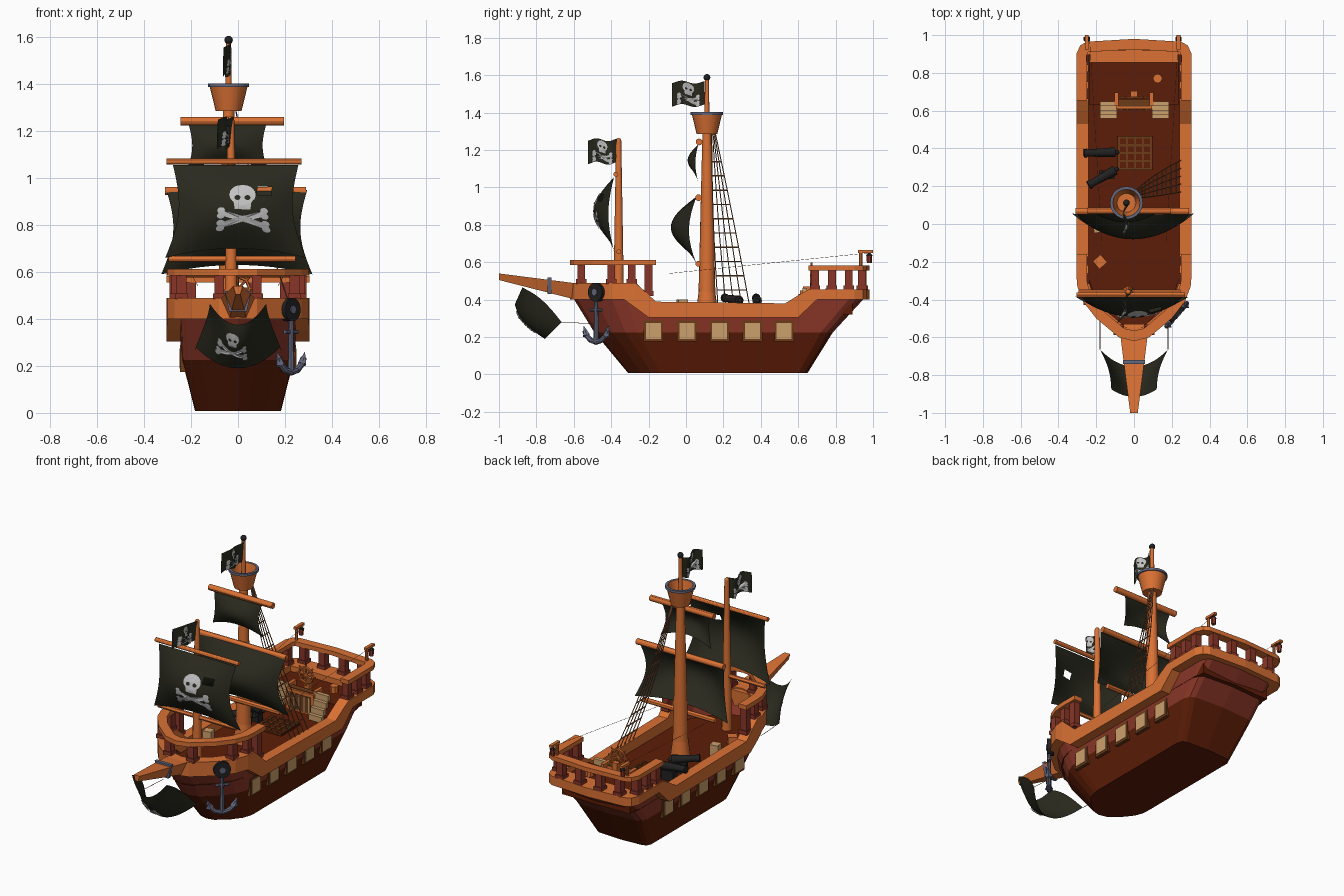
import bpy, bmesh
from math import sin, cos, pi
from mathutils import Vector as V, Matrix

if bpy.data.objects.get("Cube"):
    bpy.data.objects.remove(bpy.data.objects["Cube"])

COLOURS = {"orange wood": (.7, .165, .034), "dark hull wood": (.108, .012, .002),
           "red wood": (.25, .036, .02), "tan": (.6, .35, .15), "brown frame": (.15, .045, .01),
           "blue grey iron": (.13, .14, .21), "black iron": (.015, .015, .015),
           "black cloth": (.022, .022, .013), "white paint": (.55, .55, .55), "rope": (.27, .11, .045)}
MATS = []
for label, rgb in COLOURS.items():
    m = bpy.data.materials.new(label)
    m.use_nodes = True
    m.diffuse_color = (*rgb, 1)
    m.node_tree.nodes["Principled BSDF"].inputs["Base Color"].default_value = (*rgb, 1)
    MATS.append(m)
ORANGE, DARK, RED, TAN, FRAME, GREY, BLACK, CLOTH, WHITE, ROPE = range(10)


# ---- helpers ----
def finish(name, bm, smooth=False, recalc=True):
    if recalc:
        bmesh.ops.recalc_face_normals(bm, faces=bm.faces)
    me = bpy.data.meshes.new(name)
    used = sorted({f.material_index for f in bm.faces})
    for f in bm.faces:
        f.material_index = used.index(f.material_index)
    bm.to_mesh(me)
    bm.free()
    for i in used:
        me.materials.append(MATS[i])
    ob = bpy.data.objects.new(name, me)
    bpy.context.collection.objects.link(ob)
    if smooth:
        bpy.ops.object.select_all(action='DESELECT')
        ob.select_set(True)
        bpy.context.view_layer.objects.active = ob
        bpy.ops.object.shade_smooth_by_angle()


def paint(verts, mat):
    for f in {f for v in verts for f in v.link_faces}:
        f.material_index = mat


def rod(bm, p, q, r, r2=None, mat=ORANGE, n=12):
    p, q = V(p), V(q)
    mx = Matrix.Translation((p + q) / 2) @ (q - p).to_track_quat('Z', 'Y').to_matrix().to_4x4()
    got = bmesh.ops.create_cone(bm, cap_ends=True, segments=n, radius1=r,
                                radius2=r if r2 is None else r2, depth=(q - p).length, matrix=mx)
    paint(got["verts"], mat)


def box(bm, c, size, mat=ORANGE, turn=0):
    mx = Matrix.Translation(c) @ Matrix.Rotation(turn, 4, 'Z') @ Matrix.Diagonal((*size, 1))
    got = bmesh.ops.create_cube(bm, size=1, matrix=mx)
    paint(got["verts"], mat)
    return got["verts"]


def ball(bm, c, r, mat):
    got = bmesh.ops.create_uvsphere(bm, u_segments=12, v_segments=8, radius=r, matrix=Matrix.Translation(c))
    paint(got["verts"], mat)


def interp(y, table):
    for (a, za), (b, zb) in zip(table, table[1:]):
        if y <= b:
            return za + (zb - za) * max(0, (y - a) / (b - a))
    return table[-1][1]


def inset(pts, d, closed):
    out, n = [], len(pts)
    for i, p in enumerate(pts):
        a = pts[i - 1] if closed or i else p
        b = pts[(i + 1) % n] if closed or i < n - 1 else p
        t = (V(b) - V(a)).normalized()
        out.append((p[0] - t.y * d, p[1] + t.x * d))
    return out


def sweep(bm, pts, width, low, high, closed):
    inner = inset(pts, width, closed)
    rings = [[bm.verts.new(c) for c in ((*o, low(o[1])), (*o, high(o[1])), (*i, high(o[1])), (*i, low(o[1])))]
             for o, i in zip(pts, inner)]
    for a, b in zip(rings, rings[1:] + (rings[:1] if closed else [])):
        for k in range(4):
            bm.faces.new((a[k], a[k - 1], b[k - 1], b[k]))
    if not closed:
        bm.faces.new(rings[0])
        bm.faces.new(rings[-1])


def mirrored(pts):
    return [(-x, y) for x, y in reversed(pts) if x]


# ---- hull ----
HALF = [(0, -.62), (.08, -.6), (.2, -.5), (.27, -.41), (.3, -.33), (.305, -.27), (.305, -.2), (.305, -.16),
        (.305, .53), (.305, .6), (.305, .655), (.305, .7), (.305, .9), (.285, .945), (.25, .965), (0, .98)]
LOOP = HALF + mirrored(HALF)
TOP = [(-.27, .49), (-.15, .38), (.53, .38), (.65, .455)]
LOW = [(-.33, .4), (-.2, .305), (.6, .305), (.7, .4)]


def ring(bm, sx, y0, y1, z):
    return [bm.verts.new((x * sx, y0 + (y + .62) / 1.6 * (y1 - y0), z(y))) for x, y in LOOP]


bm = bmesh.new()
rings = [ring(bm, .6, -.31, .65, lambda y: .008), ring(bm, .78, -.49, .785, lambda y: .225),
         ring(bm, .81, -.61, .965, lambda y: interp(y, LOW) + .02)]
bm.faces.new(rings[0]).material_index = DARK
for mat, a, b in ((DARK, *rings[:2]), (RED, *rings[1:])):
    for i in range(len(a)):
        bm.faces.new((a[i - 1], a[i], b[i], b[i - 1])).material_index = mat
finish("hull", bm)

bm = bmesh.new()
sweep(bm, LOOP, .065, lambda y: interp(y, LOW), lambda y: interp(y, TOP), True)
finish("gunwale", bm)

bm = bmesh.new()
bm.faces.new(ring(bm, .8, -.56, .9, lambda y: .32)).material_index = DARK
box(bm, (0, .76, .37), (.47, .26, .1), DARK)
finish("decks", bm)
bm = bmesh.new()
box(bm, (0, .89, .43), (.47, .07, .05))
finish("stern_bench", bm)

# ---- railings ----
for name, half, z0, z1 in (("bow", [p for p in HALF if p[1] <= -.16], .585, .613),
                           ("stern", [p for p in HALF if p[1] >= .65], .555, .582)):
    path = mirrored(half) + half if name == "bow" else half + mirrored(half)
    bm = bmesh.new()
    sweep(bm, path, .055, lambda y: z0, lambda y: z1, False)
    finish(name + "_rail", bm)
    bm = bmesh.new()
    spots = ((.27, -.2), (.265, -.29), (.24, -.4), (.08, -.56)) if name == "bow" else \
            ((.27, .69), (.27, .78), (.27, .87), (.2, .94), (.07, .945))
    for x, y in spots:
        for s in (-1, 1):
            base = interp(y, TOP) - .005
            box(bm, (s * x, y, (base + z0) / 2), (.042, .042, z0 - base), RED)
            box(bm, (s * x, y, base + .012), (.055, .055, .025), RED)
    finish(name + "_rail_posts", bm)

# ---- windows ----
bm = bmesh.new()
for y in (-.175, .005, .18, .355, .525):
    for s in (-1, 1):
        box(bm, (s * .228, y, .232), (.036, .106, .114), FRAME)
        box(bm, (s * .23, y, .232), (.038, .08, .086), TAN)
finish("windows", bm)

# ---- bowsprit ----
bm = bmesh.new()
for v in box(bm, (0, 0, 0), (2, 2, 2)):
    tip, up = v.co.y < 0, v.co.z > 0
    v.co = (v.co.x * (.02 if tip else .08) * (1 if up else .5), -1 if tip else -.53,
            (.54 if up else .505) if tip else (.48 if up else .385))
for v in box(bm, (0, -.73, .475), (.115, .02, .088), GREY):
    v.co.x *= 1 if v.co.z > .475 else .65
finish("bowsprit", bm)

# ---- masts, yards and crow's nest ----
MX, MY, FX, FY = -.04, .112, -.03, -.36
bm = bmesh.new()
rod(bm, (MX, MY, .32), (MX, MY, .44), .06, .045, n=16)
rod(bm, (MX, MY, .44), (MX, MY, 1.3), .045, .024, n=16)
rod(bm, (MX, MY, 1.3), (MX, MY, 1.58), .014, .011)
ball(bm, (MX, MY, 1.588), .018, BLACK)
finish("main_mast", bm, True)
bm = bmesh.new()
rod(bm, (FX, FY, .32), (FX, FY, 1.25), .03, .014)
ball(bm, (FX, FY, 1.25), .014, ORANGE)
finish("fore_mast", bm, True)
for name, x0, x1, y, z, r in (("main_top_yard", -.245, .195, .07, 1.243, .018),
                              ("main_yard", -.31, .29, .067, .945, .018),
                              ("main_lower_yard", -.25, .25, .065, .592, .015),
                              ("fore_yard", -.305, .27, -.375, 1.07, .013),
                              ("fore_lower_yard", -.295, .245, -.36, .656, .013)):
    bm = bmesh.new()
    rod(bm, (x0, y, z), (x1, y, z), r)
    finish(name, bm, True)

bm = bmesh.new()
prev = None
for r, z, mat in ((.055, 1.285, ORANGE), (.08, 1.388, ORANGE), (.087, 1.388, GREY), (.087, 1.402, GREY),
                  (.072, 1.402, GREY), (.05, 1.3, ORANGE)):
    cur = [bm.verts.new((MX + r * cos(k * pi / 10), MY + r * sin(k * pi / 10), z)) for k in range(20)]
    if prev:
        for k in range(20):
            bm.faces.new((prev[k - 1], prev[k], cur[k], cur[k - 1])).material_index = mat
    else:
        bm.faces.new(cur)
    prev = cur
bm.faces.new(prev)
finish("crows_nest", bm, True)


# ---- sails and flags ----
def cloth(name, f, holes=(), nu=16, nv=20):
    bm = bmesh.new()
    g = [[bm.verts.new(f(2 * i / nu - 1, j / nv)) for i in range(nu + 1)] for j in range(nv + 1)]
    for j in range(nv):
        for i in range(nu):
            if (i, j) not in holes:
                bm.faces.new((g[j][i], g[j + 1][i], g[j + 1][i + 1], g[j][i + 1])).material_index = CLOTH
    finish(name, bm, True)


def skull(name, f, u0, v0, su, sv, offset):
    bm = bmesh.new()

    def shape(outline, lift, mat):
        put = lambda a, b: bm.verts.new(V(f(u0 + a * su, v0 - b * sv)) + V(offset) * lift)
        n = len(outline)
        mid = put(sum(p[0] for p in outline) / n, sum(p[1] for p in outline) / n)
        vs = [put(*p) for p in outline]
        for k in range(n):
            bm.faces.new((mid, vs[k - 1], vs[k])).material_index = mat

    def disc(x, y, rx, ry, lift=1, mat=WHITE):
        shape([(x + rx * cos(k * pi / 7), y + ry * sin(k * pi / 7)) for k in range(14)], lift, mat)

    disc(0, .54, .53, .45)
    shape([(-.36, .25), (-.31, -.1), (.31, -.1), (.36, .25)], 1, WHITE)
    for s in (-1, 1):
        disc(s * .2, .42, .12, .11, 1.4, CLOTH)
        steps = [k / 4 - 1 for k in range(9)]
        line = [(t * .85, -.53 + s * t * .28) for t in steps]
        shape([(x, y + .14) for x, y in line] + [(x, y - .14) for x, y in reversed(line)], 1.15, WHITE)
        for e in (-1, 1):
            for d in (-.12, .12):
                disc(e * .85, -.53 + s * e * .28 + d, .17, .15, 1.25)
    finish(name, bm, recalc=False)


def square_sail(cx, wt, wb, zt, zb, y0, bulge, pinch):
    def f(u, v):
        w = wt + (wb - wt) * v - pinch * sin(pi * v)
        return (cx + w * u, y0 - bulge * sin(pi * v) * (1 - .7 * u * u) - .012 * v * (1 - u * u),
                zt + (zb - zt) * v + .04 * v * (1 - u * u))
    return f


fore = square_sail(-.01, .267, .3, 1.055, .66, -.385, .1, .04)
cloth("fore_sail", fore, {(11, 5), (12, 5), (11, 6), (12, 6)})
skull("fore_sail_emblem", fore, .12, .5, .44, .27, (0, -.006, 0))
cloth("main_sail", square_sail(-.005, .3, .322, .95, .59, .055, .13, .04))
cloth("main_top_sail", square_sail(-.045, .165, .175, 1.228, 1.03, .065, .05, .02))


def bow_sail(u, v):
    dip, puff = 1 - u * u, sin(pi * v)
    return ((.12 + .06 * v - .015 * puff) * u, -.875 + .21 * v - (.04 + .05 * v) * dip - .035 * puff * dip,
            .465 - .185 * v - .09 * dip + .025 * puff * u * u)


cloth("bowsprit_sail", bow_sail)
skull("bowsprit_sail_emblem", bow_sail, -.18, .5, .44, .3, (0, -.006, -.003))


def flag(x, y, z, length, drift):
    return lambda u, v: (x - drift * (u + 1) / 2 + .014 * sin(u * 4 + v), y - length * (u + 1) / 2,
                         z - .125 * v + .008 * sin(u * 4))


for name, f in (("main", flag(MX, .1, 1.563, .175, .01)), ("fore", flag(FX, -.37, 1.255, .155, .045))):
    cloth(name + "_flag", f)
    for side, s in (("left", 1), ("right", -1)):
        skull(f"{name}_flag_emblem_{side}", f, 0, .5, .68, .47, (s * .004, 0, 0))

# ---- shrouds and ropes ----
bm = bmesh.new()


def shroud(k, t):
    top, foot = V((MX + .03, MY + .025 + k * .005, 1.29)), V((.25, .17 + .042 * k, .375))
    return top.lerp(foot, t) + V((-.02, .003 * k - .008, 0)) * sin(pi * t)


for k in range(5):
    for j in range(6):
        rod(bm, shroud(k, j / 6), shroud(k, (j + 1) / 6), .0028, mat=ROPE, n=5)
for j in range(2, 12):
    rod(bm, shroud(0, j / 12), shroud(4, j / 12), .004, mat=ROPE, n=5)
for s in (-1, 1):
    rod(bm, (s * .18, -.665, .28), (s * .18, -.48, .27), .0015, mat=ROPE, n=5)
    rod(bm, (s * .235, .98, .65), (s * .17, -.09, .54), .001, mat=ROPE, n=5)
finish("shrouds_and_ropes", bm)

# ---- stern lanterns ----
bm = bmesh.new()
for x in (-.25, .235):
    rod(bm, (x, .935, .57), (x, .935, .665), .009, n=8)
    box(bm, (x, .96, .658), (.02, .08, .015))
    rod(bm, (x, .98, .595), (x, .98, .635), .013, .016, RED, 6)
    rod(bm, (x, .98, .635), (x, .98, .652), .019, .003, BLACK, 6)
finish("stern_lanterns", bm)

# ---- anchor and its reel ----
bm = bmesh.new()
out, along = V((.75, -.66, 0)).normalized(), V((.66, .75, 0)).normalized()
hub = V((.22, -.475, .44))
rod(bm, hub - out * .02, hub + out * .018, .05, mat=BLACK, n=20)
rod(bm, hub, hub + out * .023, .018, mat=GREY)
finish("anchor_reel", bm, True)
bm = bmesh.new()
at = lambda a, z: hub + out * .008 + along * a + V((0, 0, z - .44))
rod(bm, at(0, .4), at(0, .18), .01, .015, GREY, 8)
rod(bm, at(-.04, .345), at(.04, .345), .009, mat=GREY, n=8)
for s in (-1, 1):
    bend = [at(s * .085 * sin(t), .258 - .085 * cos(t)) for t in (0, .45, .9, 1.3)]
    for p, q in zip(bend, bend[1:]):
        rod(bm, p, q, .015, .013, GREY, 8)
    rod(bm, at(s * .07, .208), at(s * .088, .258), .024, .002, GREY, 4)
finish("anchor", bm)

# ---- deck fittings ----
bm = bmesh.new()
for p, q in (((-.1, .38, .395), (-.265, .375, .41)), ((-.1, .285, .395), (-.24, .205, .41))):
    p, q = V(p), V(q)
    rod(bm, p, q, .026, .018, BLACK)
    rod(bm, q, q + (p - q) * .1, .023, mat=BLACK)
    ball(bm, p + (p - q) * .06, .013, BLACK)
    box(bm, p.lerp(q, .3) - V((0, 0, .05)), (.08, .045, .06), BLACK)
finish("cannons", bm, True)

bm = bmesh.new()
box(bm, (.005, .375, .324), (.19, .18, .012), DARK)
for k in range(5):
    t = k * .042 - .084
    box(bm, (.005 + t, .375, .33), (.011, .18, .01), FRAME)
    box(bm, (.005, .375 + t, .33), (.18, .011, .01), FRAME)
finish("hatch_grating", bm)

bm = bmesh.new()
for x in (-.135, .14):
    for k in range(4):
        box(bm, (x, .57 + k * .022, .337 + k * .036), (.09, .024, .036), TAN)
finish("stern_steps", bm)

bm = bmesh.new()
box(bm, (0, .635, .385), (.19, .05, .13))
box(bm, (0, .61, .38), (.15, .01, .1), FRAME)
box(bm, (0, .64, .45), (.17, .035, .008), FRAME)
for k in range(5):
    box(bm, (k * .034 - .068, .605, .38), (.007, .008, .1), TAN)
for s in (-1, 1):
    box(bm, (s * .092, .66, .44), (.02, .07, .06))
box(bm, (0, .69, .46), (.035, .03, .09))
hub = V((0, .67, .53))
spoke = lambda k, r: hub + V((r * cos(k * pi / 4), 0, r * sin(k * pi / 4)))
for k in range(8):
    rod(bm, hub, spoke(k, .068), .005, n=6)
    rod(bm, spoke(k, .05), spoke(k + 1, .05), .007, n=6)
finish("ship_wheel_and_door", bm)

bm = bmesh.new()
box(bm, (-.18, -.2, .35), (.055, .055, .06), ORANGE, .7)
box(bm, (-.19, -.02, .36), (.05, .05, .08), TAN, .2)
rod(bm, (.125, .77, .42), (.125, .77, .46), .025, mat=ORANGE, n=8)
finish("crates_and_stool", bm)
